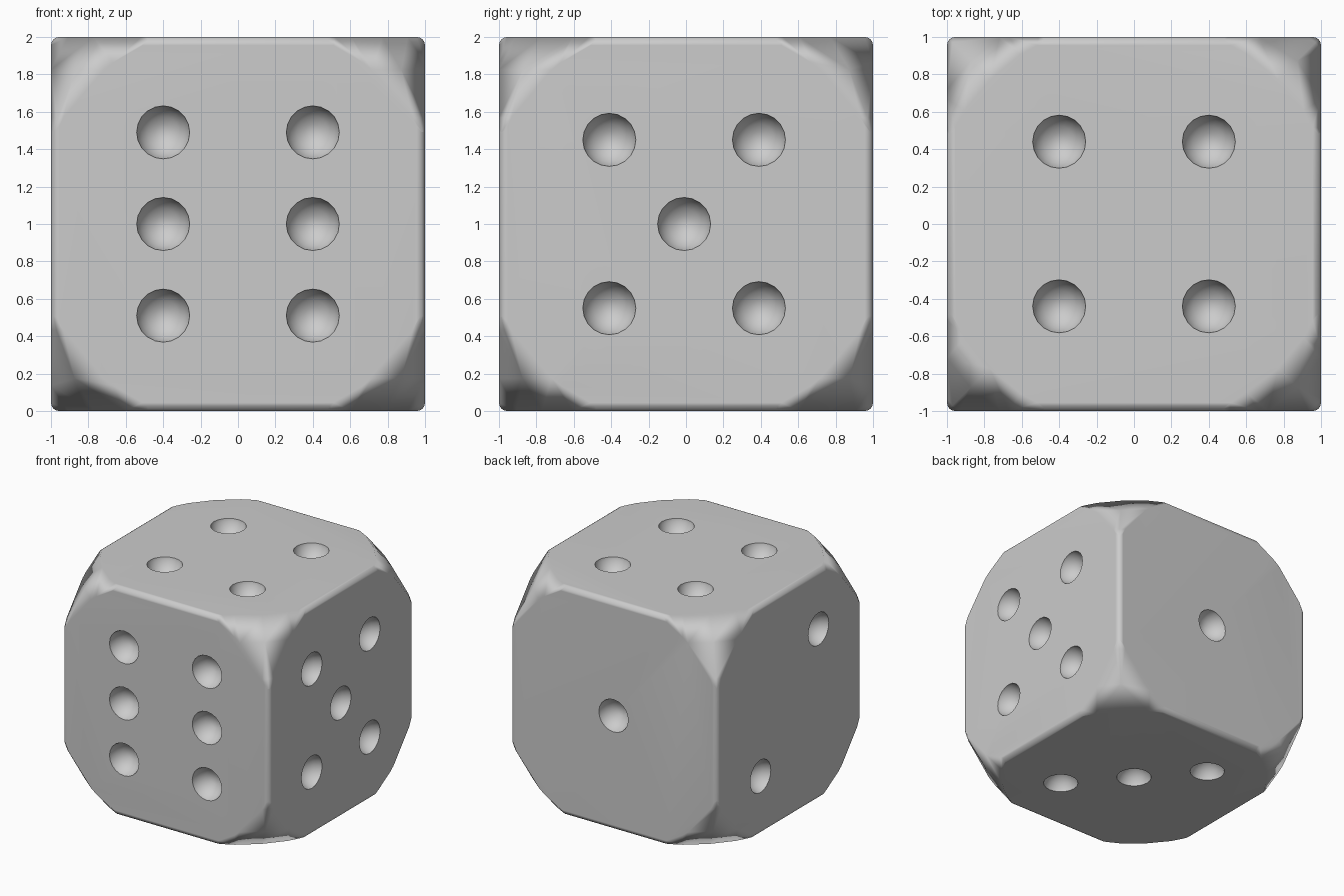
import bpy, bmesh
from mathutils import Vector, Matrix

if "Cube" in bpy.data.objects:
    bpy.data.objects.remove(bpy.data.objects["Cube"])


def make_object(name, bm):
    mesh = bpy.data.meshes.new(name)
    bm.to_mesh(mesh)
    bm.free()
    obj = bpy.data.objects.new(name, mesh)
    bpy.context.collection.objects.link(obj)
    return obj


def boolean(target, cutter, operation):
    cutter.hide_render = True
    mod = target.modifiers.new(operation.lower(), 'BOOLEAN')
    mod.operation = operation
    mod.solver = 'EXACT'
    mod.object = cutter
    bpy.context.view_layer.objects.active = target
    bpy.ops.object.modifier_apply(modifier=mod.name)
    bpy.data.objects.remove(cutter)


CENTRE = Vector((0, 0, 1))

# Body: cube with finely rounded edges
bm = bmesh.new()
bmesh.ops.create_cube(bm, size=2, matrix=Matrix.Translation(CENTRE))
bmesh.ops.bevel(bm, geom=bm.edges[:], offset=0.045, offset_type='OFFSET',
                segments=4, profile=0.5, affect='EDGES')
body = make_object("die_body", bm)

# Large sphere trims the eight corners
bm = bmesh.new()
bmesh.ops.create_uvsphere(bm, u_segments=32, v_segments=16, radius=1.485,
                          matrix=Matrix.Translation(CENTRE))
boolean(body, make_object("corner_trim", bm), 'INTERSECT')

# Pip offsets from the body centre, face by face
pips = [(x, -1, z) for x in (-0.4, 0.4) for z in (-0.49, 0, 0.49)]          # front: six
pips += [(1, y, z) for y in (-0.41, 0.39) for z in (-0.45, 0.45)]           # right: five
pips += [(1, -0.01, 0)]
pips += [(x, y, 1) for x in (-0.4, 0.4) for y in (-0.44, 0.44)]             # top: four
pips += [(0.4 * s, -0.46 * s, -1) for s in (-1, 0, 1)]                      # bottom: three
pips += [(-1, -0.4, 0.49), (-1, 0.4, -0.49)]                                # left: two
pips += [(0, 1, 0)]                                                         # back: one

# Round cutters, poles along each face normal
bm = bmesh.new()
for p in pips:
    normal = Vector([c if abs(c) == 1 else 0 for c in p])
    place = Matrix.Translation(CENTRE + Vector(p) + normal * 0.02)
    turn = normal.to_track_quat('Z', 'Y').to_matrix().to_4x4()
    bmesh.ops.create_uvsphere(bm, u_segments=20, v_segments=10, radius=0.145,
                              matrix=place @ turn)
boolean(body, make_object("pip_cutters", bm), 'DIFFERENCE')

# Smooth shading with crisp pip rims and flat-looking faces
bpy.ops.object.select_all(action='DESELECT')
body.select_set(True)
bpy.context.view_layer.objects.active = body
bpy.ops.object.shade_smooth_by_angle(angle=0.96)
weighted = body.modifiers.new("weighted_normals", 'WEIGHTED_NORMAL')
weighted.keep_sharp = True
